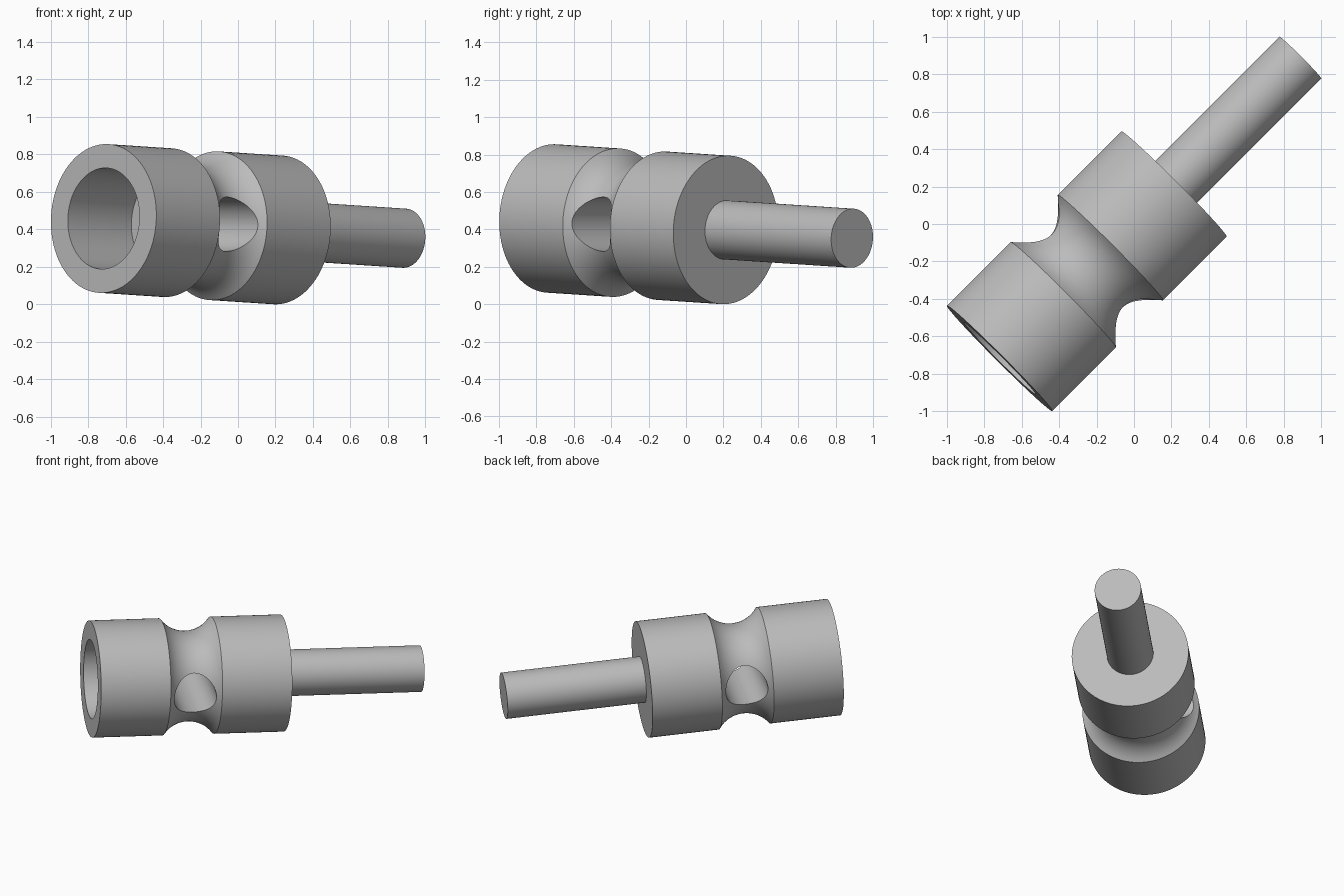
import bpy, bmesh, math
from mathutils import Matrix, Vector

cube = bpy.data.objects.get("Cube")
if cube:
    bpy.data.objects.remove(cube, do_unlink=True)

# One plain grey metal
grey = bpy.data.materials.new("grey metal")
grey.use_nodes = True
colour = (0.5, 0.5, 0.5, 1)
grey.diffuse_color = colour
grey.node_tree.nodes["Principled BSDF"].inputs["Base Color"].default_value = colour

# Frame of the fitting: local z runs from the socket mouth to the shaft tip
tilt = math.radians(2.66)
axis = Vector((math.cos(tilt), math.cos(tilt), -math.sqrt(2) * math.sin(tilt))).normalized()
side = Vector((1, -1, 0)).normalized()
frame = Matrix((side, axis.cross(side), axis)).transposed().to_4x4()
frame.translation = (-0.717, -0.717, 0.458)

LENGTH, RADIUS = 1.317, 0.3975
BORE, BORE_DEPTH = 0.27, 0.48
SHAFT, TIP = 0.158, 2.272
HALF_GROOVE, GROOVE_DEPTH, HOLE = 0.178, 0.09, 0.145


def lathe(name, profile, steps=96):
    """Revolve (radius, height) points about local z."""
    bm = bmesh.new()
    verts = [bm.verts.new((r, 0, z)) for r, z in profile]
    edges = [bm.edges.new(pair) for pair in zip(verts, verts[1:])]
    bmesh.ops.spin(bm, geom=verts + edges, cent=(0, 0, 0), axis=(0, 0, 1),
                   angle=math.tau, steps=steps)
    bmesh.ops.remove_doubles(bm, verts=bm.verts, dist=1e-5)
    bmesh.ops.recalc_face_normals(bm, faces=bm.faces)
    mesh = bpy.data.meshes.new(name)
    bm.to_mesh(mesh)
    bm.free()
    mesh.materials.append(grey)
    obj = bpy.data.objects.new(name, mesh)
    bpy.context.collection.objects.link(obj)
    obj.matrix_world = frame
    return obj


def activate(obj):
    bpy.ops.object.select_all(action='DESELECT')
    obj.select_set(True)
    bpy.context.view_layer.objects.active = obj


# Body: blind socket, outer wall and a rounded waist groove
mid = LENGTH / 2
arc_r = (HALF_GROOVE ** 2 + GROOVE_DEPTH ** 2) / (2 * GROOVE_DEPTH)
arc_centre = RADIUS - GROOVE_DEPTH + arc_r
sweep = math.asin(HALF_GROOVE / arc_r)
groove = []
for i in range(17):
    a = sweep * (i / 8 - 1)
    groove.append((arc_centre - arc_r * math.cos(a), mid + arc_r * math.sin(a)))
body = lathe("socket_body", [(0, BORE_DEPTH), (BORE, BORE_DEPTH), (BORE, 0), (RADIUS, 0)]
             + groove + [(RADIUS, LENGTH), (0, LENGTH)])

# Cross hole through the waist
drill = lathe("cross_hole_cutter", [(0, -1), (HOLE, -1), (HOLE, 1), (0, 1)], 64)
drill.matrix_world = frame @ Matrix.Translation((0, 0, mid)) @ Matrix.Rotation(math.pi / 2, 4, 'Y')
drill.hide_render = True
cut = body.modifiers.new("cross hole", 'BOOLEAN')
cut.operation = 'DIFFERENCE'
cut.solver = 'EXACT'
cut.object = drill
bpy.context.view_layer.update()
activate(body)
bpy.ops.object.modifier_apply(modifier=cut.name)
bpy.data.objects.remove(drill, do_unlink=True)

# Shaft
shaft = lathe("shaft", [(0, LENGTH - 0.05), (SHAFT, LENGTH - 0.05), (SHAFT, TIP), (0, TIP)])

for obj in (body, shaft):
    activate(obj)
    bpy.ops.object.shade_smooth_by_angle(angle=math.radians(30))
